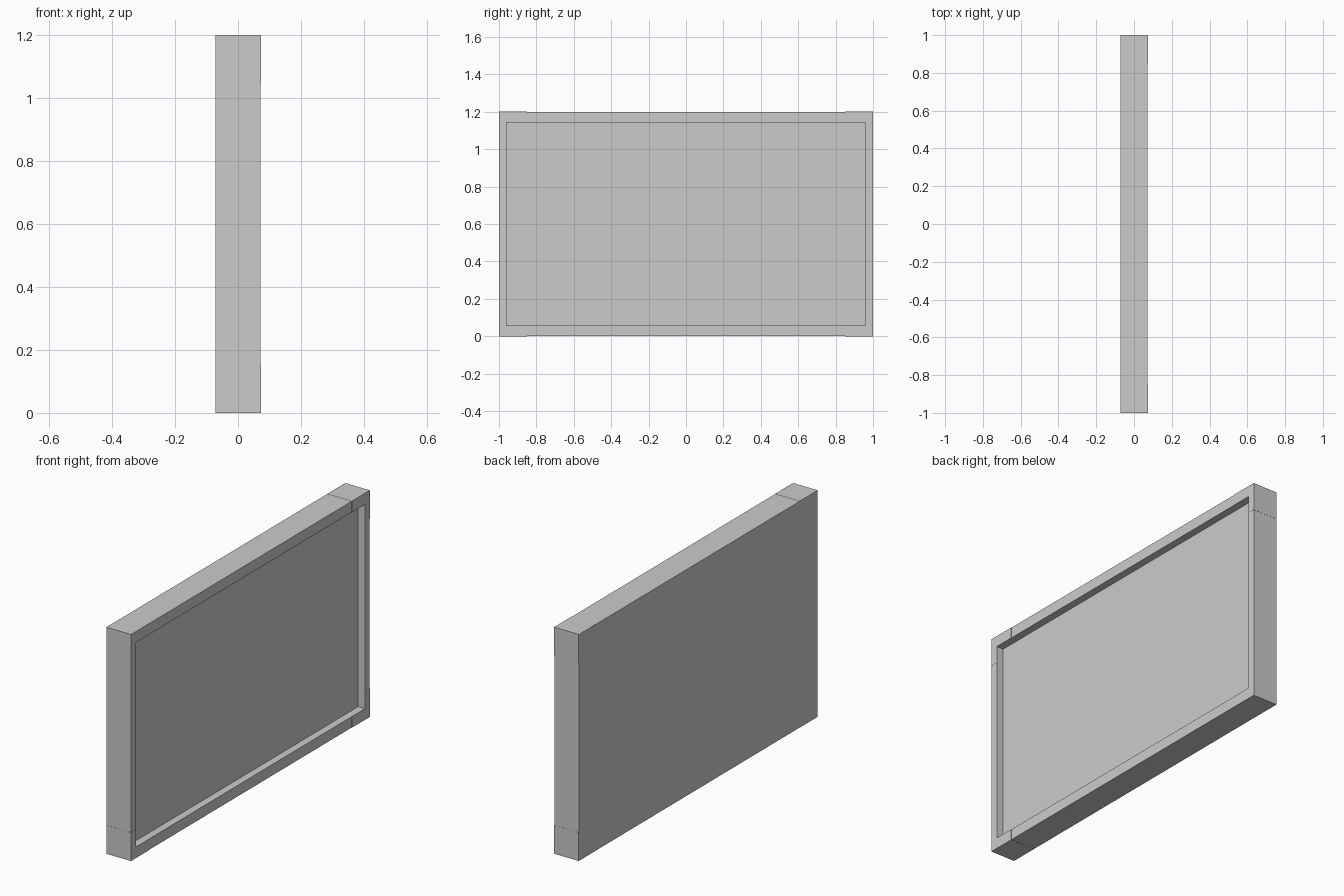
import bpy, bmesh

if "Cube" in bpy.data.objects:
    bpy.data.objects.remove(bpy.data.objects["Cube"])

HX, HY, H = 0.072, 1.0, 1.2      # half depth, half width, height
RIM_Y, RIM_Z = 0.04, 0.058       # rim widths
DEPTH = 0.04                     # recess depth
LEG, PROUD = 0.15, 0.0008        # corner cap leg length and overhang


def finish(name, bm):
    bmesh.ops.recalc_face_normals(bm, faces=bm.faces)
    me = bpy.data.meshes.new(name)
    bm.to_mesh(me)
    bm.free()
    ob = bpy.data.objects.new(name, me)
    bpy.context.collection.objects.link(ob)
    return ob


# Shallow tray: box with a recessed panel on the +x side
bm = bmesh.new()
bmesh.ops.create_cube(bm, size=1)
for v in bm.verts:
    v.co = (v.co.x * 2 * HX, v.co.y * 2 * HY, (v.co.z + 0.5) * H)
bm.faces.ensure_lookup_table()
face = max(bm.faces, key=lambda f: f.calc_center_median().x)
bmesh.ops.inset_individual(bm, faces=[face], thickness=0.03)
for v in face.verts:
    v.co.y = (HY - RIM_Y) * (1 if v.co.y > 0 else -1)
    v.co.z = H - RIM_Z if v.co.z > H / 2 else RIM_Z
inner = bmesh.ops.extrude_discrete_faces(bm, faces=[face])["faces"][0]
for v in inner.verts:
    v.co.x -= DEPTH
finish("panel_frame", bm)


# L-shaped corner caps, flush with the rim
def corner_cap(name, sy, sz):
    a, b = HY + PROUD, H / 2 + PROUD
    ry, rz = HY - RIM_Y, H / 2 - RIM_Z
    outline = [(a, b), (HY - LEG, b), (HY - LEG, rz),
               (ry, rz), (ry, H / 2 - LEG), (a, H / 2 - LEG)]
    bm = bmesh.new()
    f = bm.faces.new([bm.verts.new((HX + PROUD, y * sy, H / 2 + z * sz))
                      for y, z in outline])
    ext = bmesh.ops.extrude_face_region(bm, geom=[f])["geom"]
    for v in ext:
        if isinstance(v, bmesh.types.BMVert):
            v.co.x = -HX + 0.0005
    finish(name, bm)


for sy, side in ((-1, "front"), (1, "back")):
    for sz, level in ((-1, "lower"), (1, "upper")):
        corner_cap(f"corner_cap_{side}_{level}", sy, sz)
